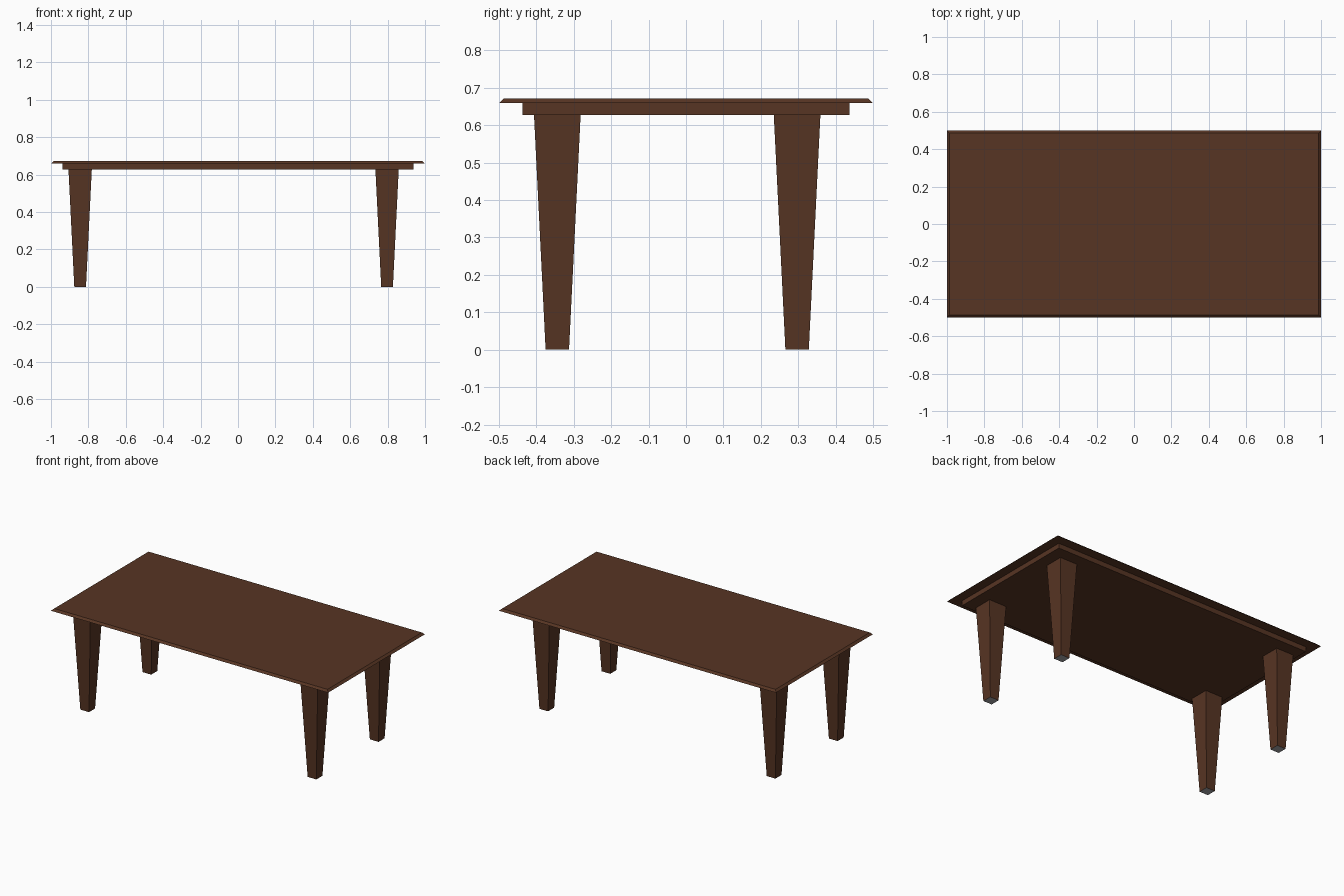
import bpy, bmesh

if "Cube" in bpy.data.objects:
    bpy.data.objects.remove(bpy.data.objects["Cube"])


def material(name, rgb):
    m = bpy.data.materials.new(name)
    m.diffuse_color = (*rgb, 1)
    m.use_nodes = True
    m.node_tree.nodes["Principled BSDF"].inputs["Base Color"].default_value = m.diffuse_color
    return m


wood = material("dark wood", (0.095, 0.035, 0.017))
grey = material("grey foot pad", (0.38, 0.38, 0.40))


def frustum(name, centre, bottom, top, z0, z1, mats):
    """Four-sided block with different half-sizes at bottom and top."""
    bm = bmesh.new()
    bmesh.ops.create_cube(bm, size=2)
    for v in bm.verts:
        hx, hy = top if v.co.z > 0 else bottom
        v.co.x = centre[0] + v.co.x * hx
        v.co.y = centre[1] + v.co.y * hy
        v.co.z = z1 if v.co.z > 0 else z0
    bm.normal_update()
    # a second material goes on the underside
    for f in bm.faces:
        if len(mats) > 1 and f.normal.z < -0.9:
            f.material_index = 1
    me = bpy.data.meshes.new(name)
    bm.to_mesh(me)
    bm.free()
    for m in mats:
        me.materials.append(m)
    ob = bpy.data.objects.new(name, me)
    bpy.context.collection.objects.link(ob)


# tabletop with chamfered rim, and the solid slab beneath it
frustum("tabletop", (0, 0), (1, 0.5), (0.986, 0.486), 0.659, 0.672, [wood])
frustum("under_slab", (0, 0), (0.9375, 0.4375), (0.9375, 0.4375), 0.627, 0.659, [wood])

# four tapered legs, slightly offset from centre, with grey soles
for side, x in (("left", -0.844), ("right", 0.797)):
    for end, y in (("front", -0.344), ("back", 0.297)):
        frustum(f"{end}_{side}_leg", (x, y), (0.0313, 0.0313),
                (0.0623, 0.0623), 0, 0.627, [wood, grey])
